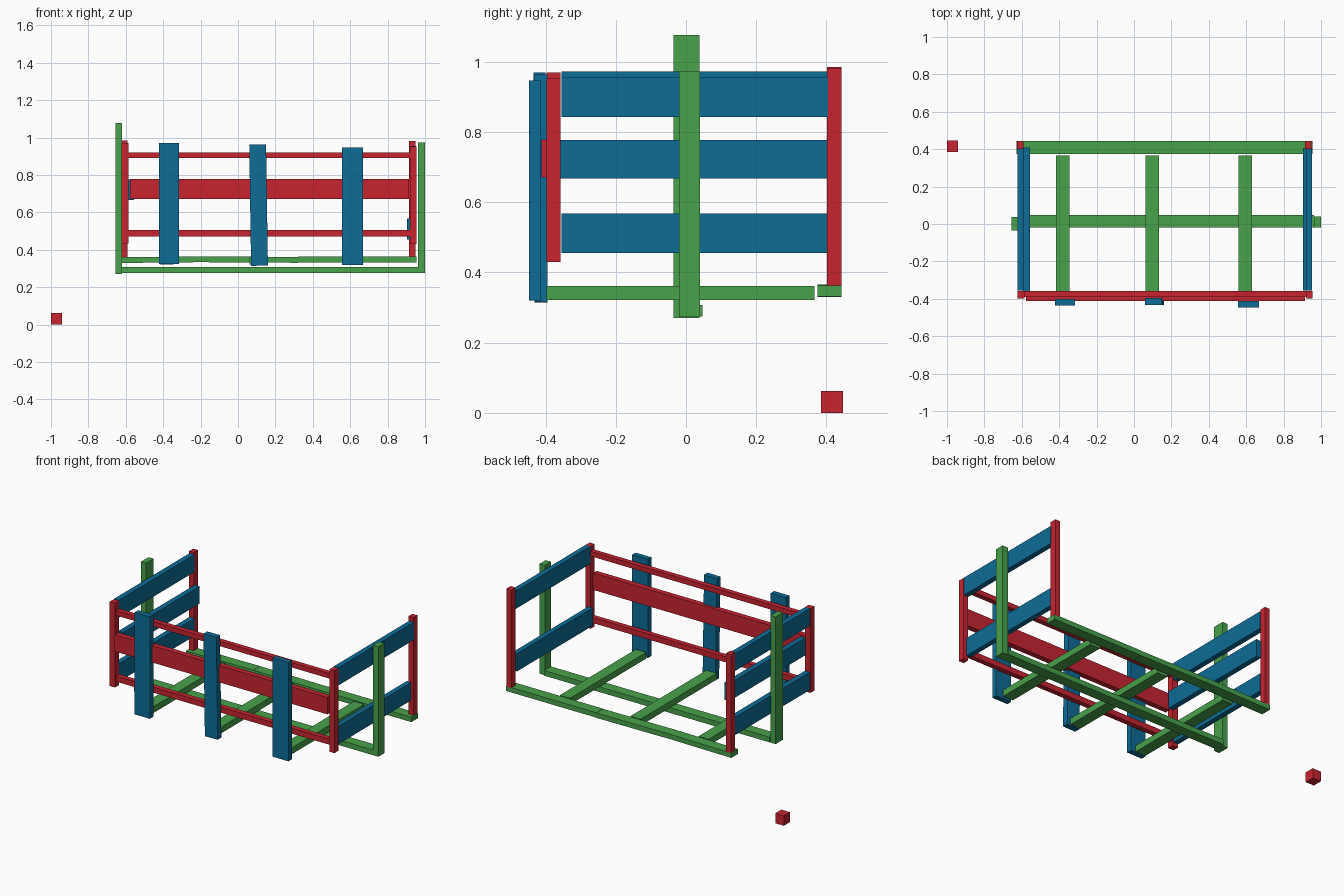
import bpy, bmesh
from mathutils import Matrix, Vector


def material(name, rgb):
    m = bpy.data.materials.new(name)
    m.diffuse_color = (*rgb, 1)
    return m


RED = material("red", (0.58, 0.017, 0.03))
GREEN = material("green", (0.065, 0.36, 0.07))
BLUE = material("blue", (0.004, 0.15, 0.31))


def beam(name, mat, x, y, z, tilt=0):
    """Box between (min, max) pairs, tilted slightly about the y axis."""
    lo, hi = Vector((x[0], y[0], z[0])), Vector((x[1], y[1], z[1]))
    bm = bmesh.new()
    bmesh.ops.create_cube(bm, size=1, matrix=Matrix.Diagonal((*(hi - lo), 1)))
    me = bpy.data.meshes.new(name)
    bm.to_mesh(me)
    bm.free()
    me.materials.append(mat)
    ob = bpy.data.objects.new(name, me)
    ob.location = (lo + hi) / 2
    ob.rotation_euler.y = tilt
    bpy.context.collection.objects.link(ob)
    return ob


# Loose block on the ground
beam("loose_block", RED, (-1, -0.94), (0.385, 0.447), (0, 0.063))

# Central spine and its tall end posts
beam("spine_beam", GREEN, (-0.62, 0.963), (-0.02, 0.047), (0.275, 0.308))
beam("left_end_post", GREEN, (-0.656, -0.62), (-0.036, 0.038), (0.27, 1.077))
beam("right_end_post", GREEN, (0.962, 1.0), (-0.02, 0.04), (0.275, 0.973))

# Back sill in three lengths
for i, (x, tilt) in enumerate([((-0.628, -0.155), -0.01),
                               ((-0.155, 0.32), 0.006),
                               ((0.32, 0.955), 0)]):
    beam(f"back_sill_{i + 1}", GREEN, x, (0.375, 0.443), (0.332, 0.363), tilt)

# Floor joists
for i, x in enumerate([-0.38, 0.098, 0.594]):
    beam(f"floor_joist_{i + 1}", GREEN, (x - 0.036, x + 0.036),
         (-0.397, 0.366), (0.322, 0.362))

# Corner posts
beam("front_left_post", RED, (-0.623, -0.585), (-0.397, -0.358), (0.435, 0.97))
beam("front_right_post", RED, (0.92, 0.955), (-0.397, -0.358), (0.43, 0.953))
beam("back_left_post", RED, (-0.625, -0.592), (0.402, 0.443), (0.36, 0.985))
beam("back_right_post", RED, (0.915, 0.95), (0.402, 0.443), (0.36, 0.983))

# Front rails
beam("front_top_rail", RED, (-0.587, 0.92), (-0.39, -0.358), (0.89, 0.921))
beam("front_bottom_rail", RED, (-0.587, 0.92), (-0.39, -0.358), (0.47, 0.505))
beam("front_middle_board", RED, (-0.578, 0.915), (-0.411, -0.376), (0.671, 0.778))

# Upright boards on the front
beam("front_board_1", BLUE, (-0.422, -0.315), (-0.435, -0.40), (0.323, 0.97))
beam("front_board_2", BLUE, (0.065, 0.155), (-0.432, -0.395), (0.315, 0.963), -0.015)
beam("front_board_3", BLUE, (0.557, 0.667), (-0.447, -0.413), (0.32, 0.947))

# End boards
beam("left_top_board", BLUE, (-0.622, -0.588), (-0.355, 0.405), (0.862, 0.972))
beam("left_middle_board", BLUE, (-0.59, -0.556), (-0.358, 0.41), (0.667, 0.777))
beam("left_bottom_board", BLUE, (-0.622, -0.588), (-0.355, 0.405), (0.455, 0.568))
beam("right_top_board", BLUE, (0.92, 0.953), (-0.355, 0.405), (0.843, 0.955))
beam("right_bottom_board", BLUE, (0.903, 0.935), (-0.355, 0.405), (0.455, 0.568))
